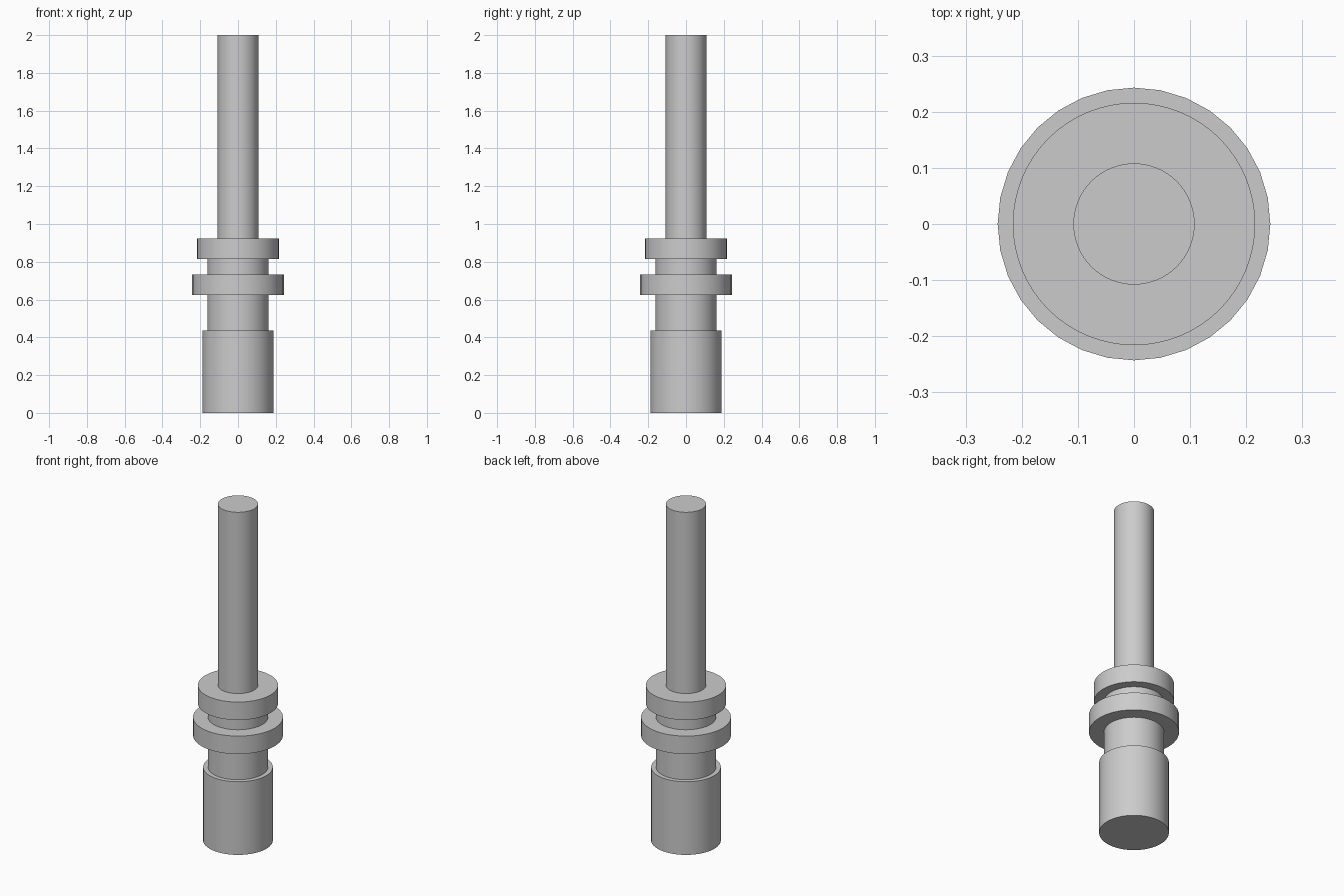
import bpy
import math

cube = bpy.data.objects.get("Cube")
if cube:
    bpy.data.objects.remove(cube, do_unlink=True)

# Plain grey metal
grey = bpy.data.materials.new("grey metal")
grey.use_nodes = True
colour = (0.6, 0.6, 0.6, 1)
grey.diffuse_color = colour
grey.node_tree.nodes["Principled BSDF"].inputs["Base Color"].default_value = colour


def cylinder(name, radius, bottom, top, sides=64):
    bpy.ops.mesh.primitive_cylinder_add(
        vertices=sides, radius=radius, depth=top - bottom,
        location=(0, 0, (bottom + top) / 2))
    part = bpy.context.object
    part.name = name
    part.data.materials.append(grey)
    bpy.ops.object.shade_smooth_by_angle(angle=math.radians(30))
    return part


# Stacked turned sections, bottom to top
cylinder("base", 0.188, 0, 0.435)
cylinder("neck", 0.162, 0.435, 0.82)
cylinder("lower_collar", 0.243, 0.625, 0.732, sides=32)
cylinder("upper_collar", 0.216, 0.815, 0.922)
cylinder("shaft", 0.108, 0.922, 2)
